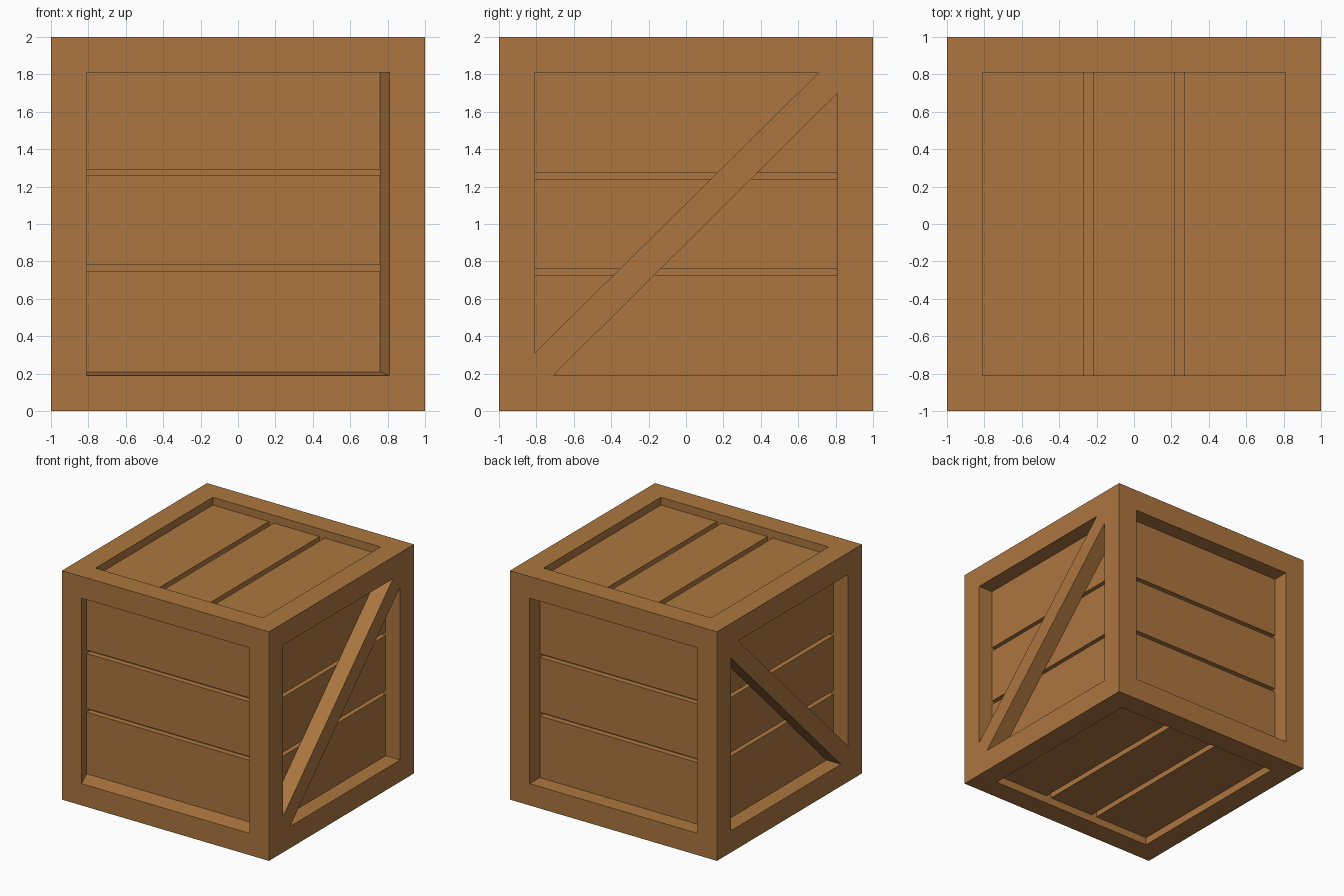
import bpy
from mathutils import Vector

if "Cube" in bpy.data.objects:
    bpy.data.objects.remove(bpy.data.objects["Cube"])

wood = bpy.data.materials.new("brown_wood")
wood.diffuse_color = (0.413, 0.181, 0.050, 1.0)
wood.use_nodes = True
wood.node_tree.nodes["Principled BSDF"].inputs["Base Color"].default_value = wood.diffuse_color

X, Y, Z = Vector((1, 0, 0)), Vector((0, 1, 0)), Vector((0, 0, 1))
CENTRE = Vector((0, 0, 1))
H = 0.81          # half width of the opening inside the frame
SIDE_DEPTH = 0.14
CAP_DEPTH = 0.068
GROOVE_DEPTH = 0.05


def make_object(name, verts, faces):
    mesh = bpy.data.meshes.new(name)
    mesh.from_pydata([tuple(v) for v in verts], [], faces)
    mesh.materials.append(wood)
    mesh.update()
    ob = bpy.data.objects.new(name, mesh)
    bpy.context.collection.objects.link(ob)
    return ob


def crate_face(name, u, v, depth, groove, slant=(0, 0)):
    """Frame border, recess walls and three planks; the planks run along u."""
    n = u.cross(v)
    verts, faces = [], []

    def point(a, b, d):
        # the recess may lean sideways with depth
        return CENTRE + u * a + v * b + n * (1 - d)

    def quad(*pts):
        faces.append(tuple(range(len(verts), len(verts) + 4)))
        verts.extend(point(*p) for p in pts)

    # frame border and recess walls
    ring = [(-1, -1), (1, -1), (1, 1), (-1, 1)]
    for i in range(4):
        (a, b), (c, e) = ring[i], ring[(i + 1) % 4]
        quad((a, b, 0), (c, e, 0), (c * H, e * H, 0), (a * H, b * H, 0))
        quad((a * H, b * H, 0), (c * H, e * H, 0),
             (c * H + slant[0], e * H + slant[1], depth),
             (a * H + slant[0], b * H + slant[1], depth))

    # planks and grooves as a stepped profile across v
    lo, hi = groove
    deep = depth + GROOVE_DEPTH
    profile = [(-H, depth), (-hi, depth), (-hi, deep), (-lo, deep), (-lo, depth),
               (lo, depth), (lo, deep), (hi, deep), (hi, depth), (H, depth)]
    u0, u1 = -H + slant[0], H + slant[0]
    s = slant[1]
    for (b, d), (e, f) in zip(profile, profile[1:]):
        quad((u0, b + s, d), (u1, b + s, d), (u1, e + s, f), (u0, e + s, f))

    # groove ends
    for b, e in ((-hi + s, -lo + s), (lo + s, hi + s)):
        quad((u0, b, depth), (u0, b, deep), (u0, e, deep), (u0, e, depth))
        quad((u1, b, deep), (u1, b, depth), (u1, e, depth), (u1, e, deep))
    return make_object(name, verts, faces)


SIDE_GROOVE, CAP_GROOVE = (0.24, 0.272), (0.22, 0.27)
crate_face("front_side", X, Z, SIDE_DEPTH, SIDE_GROOVE, (-0.05, 0.02))
crate_face("back_side", -X, Z, SIDE_DEPTH, SIDE_GROOVE)
crate_face("right_side", Y, Z, SIDE_DEPTH, SIDE_GROOVE)
crate_face("left_side", -Y, Z, SIDE_DEPTH, SIDE_GROOVE)
crate_face("top_lid", Y, -X, CAP_DEPTH, CAP_GROOVE)
crate_face("bottom_base", Y, X, CAP_DEPTH, CAP_GROOVE)

# diagonal braces on the right and left, flush with the frame
outline = [(-H, -H), (-0.71, -H), (H, 0.70), (H, H), (0.71, H), (-H, -0.69)]
for name, side in (("right_brace", 1), ("left_brace", -1)):
    verts = [Vector((side * x, y, z + 1))
             for x in (1 - SIDE_DEPTH, 1) for y, z in outline]
    faces = [tuple(range(5, -1, -1)), tuple(range(6, 12))]
    faces += [(i, (i + 1) % 6, 6 + (i + 1) % 6, 6 + i) for i in range(6)]
    if side < 0:
        faces = [f[::-1] for f in faces]
    make_object(name, verts, faces)
